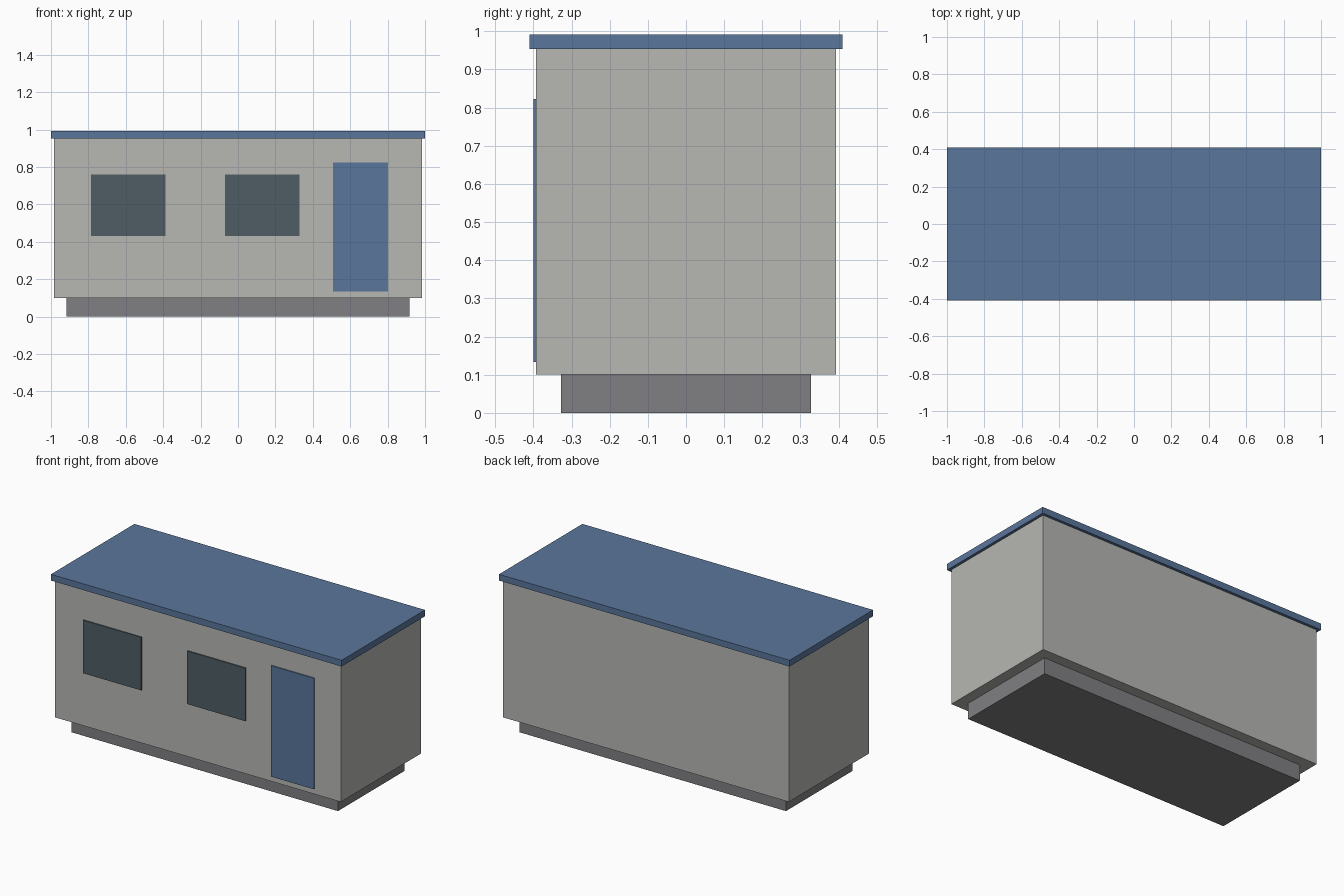
import bpy
import bmesh

cube = bpy.data.objects.get("Cube")
if cube:
    bpy.data.objects.remove(cube, do_unlink=True)


def srgb(*rgb):
    """Convert display values (0-255) to a linear colour."""
    lin = [((c / 255 + 0.055) / 1.055) ** 2.4 for c in rgb]
    return (*lin, 1.0)


def material(name, color):
    mat = bpy.data.materials.new(name)
    mat.use_nodes = True
    mat.diffuse_color = color
    bsdf = next(n for n in mat.node_tree.nodes if n.type == "BSDF_PRINCIPLED")
    bsdf.inputs["Base Color"].default_value = color
    return mat


def box(name, low, high, mat):
    """Flat-sided box between two opposite corners."""
    bm = bmesh.new()
    bmesh.ops.create_cube(bm, size=1)
    for v in bm.verts:
        v.co = [(a + b) / 2 + c * (b - a) for a, b, c in zip(low, high, v.co)]
    mesh = bpy.data.meshes.new(name)
    bm.to_mesh(mesh)
    bm.free()
    mesh.materials.append(mat)
    obj = bpy.data.objects.new(name, mesh)
    bpy.context.scene.collection.objects.link(obj)
    return obj


def slab(name, half_x, half_y, bottom, top, mat):
    """Box centred on the vertical axis."""
    return box(name, (-half_x, -half_y, bottom), (half_x, half_y, top), mat)


blue = material("blue_paint", srgb(90, 118, 155))
wall_grey = material("wall_light_grey", srgb(183, 183, 179))
base_grey = material("plinth_grey", srgb(128, 128, 132))
glass = material("dark_glass", srgb(79, 93, 100))

# Main cabin body, recessed plinth and overhanging flat roof
base_top, wall_top, roof_top = 0.1, 0.953, 0.992
wall_y, panel_y = 0.393, 0.4
slab("plinth", 0.917, 0.327, 0, base_top, base_grey)
slab("cabin_walls", 0.983, wall_y, base_top, wall_top, wall_grey)
slab("flat_roof", 1.0, 0.41, wall_top, roof_top, blue)

# Thin front panels: door and two windows
box("front_door", (0.507, -panel_y, 0.133), (0.802, -wall_y, 0.823), blue)
for side, left in (("right", -0.787), ("middle", -0.07)):
    box(f"{side}_window", (left, -panel_y, 0.43), (left + 0.4, -wall_y, 0.76), glass)
